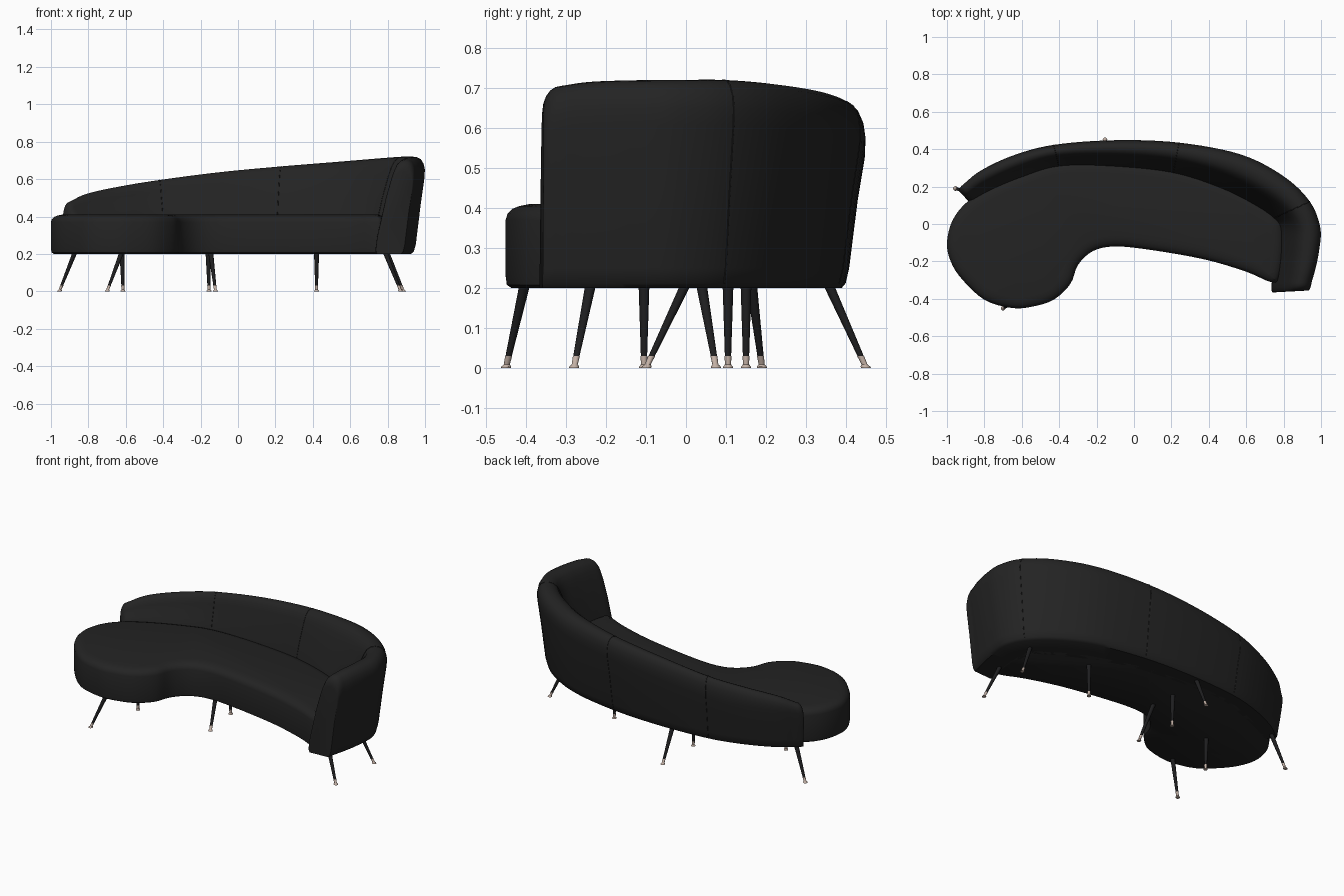
import bpy
import bmesh
import math
from mathutils import Vector

default_cube = bpy.data.objects.get("Cube")
if default_cube:
    bpy.data.objects.remove(default_cube, do_unlink=True)


def make_material(name, colour, roughness):
    material = bpy.data.materials.new(name)
    material.use_nodes = True
    material.diffuse_color = (*colour, 1)
    shader = material.node_tree.nodes["Principled BSDF"]
    shader.inputs["Base Color"].default_value = (*colour, 1)
    shader.inputs["Roughness"].default_value = roughness
    return material


fabric = make_material("black fabric", (0.017, 0.017, 0.017), 0.9)
leg_black = make_material("black leg", (0.013, 0.013, 0.014), 0.6)
brass = make_material("pale brass", (0.55, 0.44, 0.38), 0.5)

BASE = 0.2  # height of the underside of the upholstery


def spline(controls, steps, closed=False):
    """Smooth curve through control tuples of any length."""
    points = [Vector(c) for c in controls]
    count = len(points)

    def at(i):
        if closed:
            return points[i % count]
        if i < 0:
            return points[0] * 2 - points[1]
        if i >= count:
            return points[-1] * 2 - points[-2]
        return points[i]

    result = []
    for i in range(count if closed else count - 1):
        a, b, c, d = (at(i + k) for k in (-1, 0, 1, 2))
        for s in range(steps):
            t = s / steps
            result.append(0.5 * (2 * b + (c - a) * t
                                 + (2 * a - 5 * b + 4 * c - d) * t * t
                                 + (3 * b - a - 3 * c + d) * t ** 3))
    if not closed:
        result.append(points[-1])
    return result


def loft(name, rings, material, angle=40):
    """Skin closed rings of equal size and cap both ends."""
    bm = bmesh.new()
    loops = [[bm.verts.new(p) for p in ring] for ring in rings]
    size = len(loops[0])
    for low, high in zip(loops, loops[1:]):
        for i in range(size):
            j = (i + 1) % size
            bm.faces.new((low[i], low[j], high[j], high[i]))
    bm.faces.new(loops[0])
    bm.faces.new(loops[-1])
    bmesh.ops.recalc_face_normals(bm, faces=bm.faces)
    mesh = bpy.data.meshes.new(name)
    bm.to_mesh(mesh)
    bm.free()
    mesh.materials.append(material)
    obj = bpy.data.objects.new(name, mesh)
    bpy.context.collection.objects.link(obj)
    bpy.ops.object.select_all(action="DESELECT")
    obj.select_set(True)
    bpy.context.view_layer.objects.active = obj
    bpy.ops.object.shade_smooth_by_angle(angle=math.radians(angle))
    return obj


# Seat: kidney outline with softly rounded edges
seat_outline = spline([
    (-1, -0.1), (-0.97, 0.02), (-0.89, 0.12), (-0.76, 0.2), (-0.6, 0.27),
    (-0.4, 0.33), (-0.1, 0.33), (0.22, 0.29), (0.5, 0.2), (0.7, 0.09),
    (0.79, 0), (0.8, -0.15), (0.775, -0.29), (0.73, -0.31), (0.6, -0.255),
    (0.38, -0.19), (0.1, -0.14), (-0.1, -0.12), (-0.22, -0.145),
    (-0.3, -0.22), (-0.34, -0.32), (-0.43, -0.405), (-0.55, -0.443),
    (-0.66, -0.448), (-0.8, -0.405), (-0.92, -0.295), (-0.98, -0.2),
], 4, closed=True)


def inset_outline(outline, inset, z):
    ring = []
    for i, p in enumerate(outline):
        tangent = (outline[(i + 1) % len(outline)] - outline[i - 1]).normalized()
        ring.append((p.x + tangent.y * inset, p.y - tangent.x * inset, z))
    return ring


seat_profile = [(0.015, BASE), (0.003, 0.208), (0, 0.23), (0, 0.37),
                (0.005, 0.386), (0.017, 0.398), (0.035, 0.405), (0.06, 0.41)]
loft("seat", [inset_outline(seat_outline, d, z) for d, z in seat_profile], fabric)

# Backrest and arm: outer x, y, inner x, y at seat level, top height
back_controls = [
    (-0.915, 0.21, -0.845, 0.135, 0.48), (-0.82, 0.285, -0.76, 0.18, 0.523),
    (-0.65, 0.365, -0.6, 0.245, 0.56), (-0.43, 0.423, -0.4, 0.305, 0.595),
    (-0.1, 0.448, -0.12, 0.305, 0.636), (0.24, 0.435, 0.21, 0.27, 0.668),
    (0.57, 0.372, 0.47, 0.185, 0.693), (0.8, 0.255, 0.65, 0.095, 0.711),
    (0.94, 0.12, 0.745, 0.03, 0.72), (0.996, -0.02, 0.782, -0.02, 0.72),
    (0.99, -0.14, 0.785, -0.14, 0.719), (0.97, -0.24, 0.775, -0.25, 0.715),
    (0.95, -0.31, 0.765, -0.32, 0.705)]
STEPS = 6
stations = spline(back_controls, STEPS)


def back_section(station, scale=1.0, shift=Vector((0, 0))):
    """Leaning cross-section with a rounded top, as a ring of points."""
    outer, inner, h = Vector(station[0:2]), Vector(station[2:4]), station[4]
    across = inner - outer
    lean = 0.11 * (h - BASE) / across.length
    r = min(0.07, 0.35 * (h - 0.38))
    middle = (h + BASE) / 2
    profile = [(lean + 0.08, BASE), (lean + 0.01, BASE + 0.012),
               (lean * 0.85, BASE + 0.05), (lean * 0.4, middle),
               (0.01, h - 1.6 * r), (0, h - r), (0.03, h - r * 0.55),
               (0.1, h - r * 0.2), (0.2, h - r * 0.03), (0.3, h),
               (0.42, h - r * 0.08), (0.53, h - r * 0.35),
               (0.61, h - r * 0.8), (0.68, h - r * 1.3),
               (0.86, (h - r * 1.3) * 0.45 + 0.4 * 0.55),
               (1, 0.38), (1.1, 0.3), (1.16, BASE + 0.02), (1.12, BASE)]
    ring = []
    for f, z in profile:
        p = outer + across * (0.55 + (f - 0.55) * scale) + shift
        ring.append((p.x, p.y, BASE + (z - BASE) * scale))
    return ring


def rounded_end(station, direction, reach, shrink):
    """Rings that round off one end of the backrest."""
    rings = []
    for k in range(1, 6):
        a = math.pi / 2 * k / 5
        rings.append(back_section(station, 1 - shrink * (1 - math.cos(a)),
                                  direction * reach * math.sin(a)))
    return rings


left_tip = rounded_end(stations[0], Vector((-0.75, -0.6)), 0.04, 0.3)
arm_front = rounded_end(stations[-1], Vector((-0.12, -1)), 0.045, 0.12)
loft("backrest_and_arm",
     left_tip[::-1] + [back_section(s) for s in stations] + arm_front, fabric)


# Thin sewn seams across the backrest
def seam(name, index):
    curve = bpy.data.curves.new(name, "CURVE")
    curve.dimensions = "3D"
    curve.bevel_depth = 0.002
    curve.bevel_resolution = 1
    points = back_section(stations[index * STEPS])[1:-3]
    line = curve.splines.new("POLY")
    line.points.add(len(points) - 1)
    for target, p in zip(line.points, points):
        target.co = (*p, 1)
    curve.materials.append(fabric)
    bpy.context.collection.objects.link(bpy.data.objects.new(name, curve))


for number, index in enumerate((3, 5, 8), 1):
    seam(f"backrest_seam_{number}", index)


# Splayed tapered legs with flared metal feet: foot x, y, top x, y
def leg_part(name, leg, profile, material):
    foot, top = Vector(leg[:2]), Vector(leg[2:])
    rings = []
    for z, r in profile:
        c = foot.lerp(top, z / BASE)
        rings.append([(c.x + r * math.cos(a), c.y + r * math.sin(a), z)
                      for a in (math.tau * i / 12 for i in range(12))])
    loft(name, rings, material)


legs = [(-0.955, 0.19, -0.875, 0.165), (-0.7, -0.45, -0.625, -0.405),
        (-0.615, -0.105, -0.62, -0.105), (-0.155, 0.45, -0.16, 0.36),
        (-0.155, 0.15, -0.16, 0.15), (-0.12, -0.1, -0.145, -0.005),
        (0.42, 0.105, 0.42, 0.105), (0.87, -0.28, 0.79, -0.24),
        (0.885, 0.075, 0.8, 0.04)]
for number, leg in enumerate(legs, 1):
    leg_part(f"leg_{number}", leg, [(0.028, 0.0078), (0.208, 0.0135)], leg_black)
    leg_part(f"foot_{number}", leg, [(0, 0.0125), (0.004, 0.012), (0.009, 0.0075),
                                     (0.03, 0.0088)], brass)
